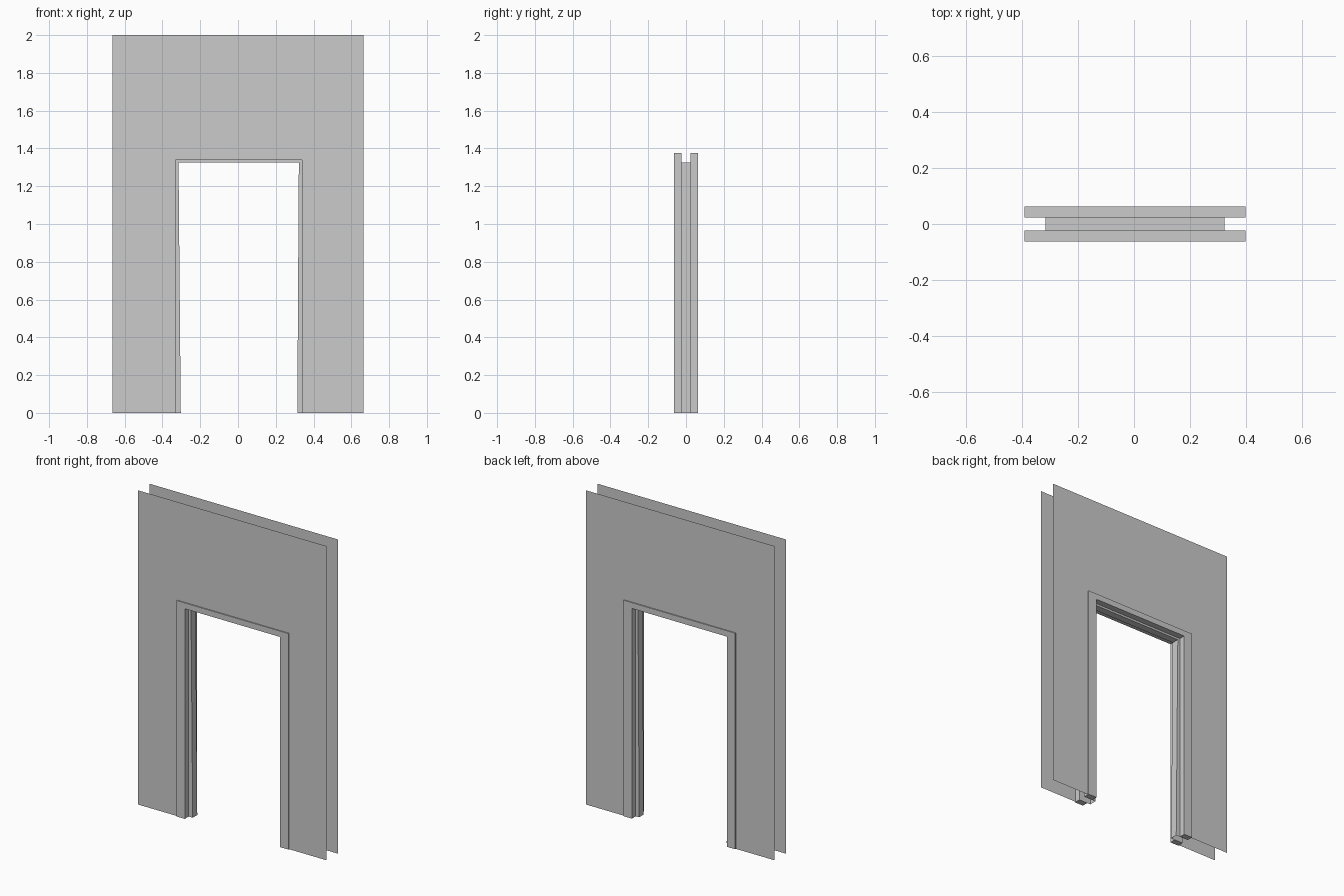
import bpy
import bmesh

if "Cube" in bpy.data.objects:
    bpy.data.objects.remove(bpy.data.objects["Cube"])

WALL_Y, FACE_Y, BACK_Y = 0.056, 0.0625, 0.023


def arch(x0, x1, z, y, foot0=None, foot1=None):
    """Four points of a doorway outline: up, across and down."""
    f0 = x0 if foot0 is None else foot0
    f1 = x1 if foot1 is None else foot1
    return [(f0, y, 0), (x0, y, z), (x1, y, z), (f1, y, 0)]


def outer(y):
    return arch(-0.39, 0.398, 1.375, y)


def inner(y):
    return arch(-0.331, 0.338, 1.338, y)


def jamb(y):
    return arch(-0.315, 0.322, 1.325, y, -0.303, 0.314)


def build(name, rings, closed=False):
    """Skin quads between successive outlines; closed makes a capped frame."""
    bm = bmesh.new()
    rows = [[bm.verts.new(p) for p in ring] for ring in rings]
    pairs = list(zip(rows, rows[1:] + rows[:1])) if closed else list(zip(rows, rows[1:]))
    for a, b in pairs:
        for i in range(3):
            bm.faces.new((b[i], b[i + 1], a[i + 1], a[i]))
    if closed:
        for end in (0, 3):
            bm.faces.new([r[end] for r in rows])
        bmesh.ops.recalc_face_normals(bm, faces=bm.faces)
    mesh = bpy.data.meshes.new(name)
    bm.to_mesh(mesh)
    bm.free()
    obj = bpy.data.objects.new(name, mesh)
    bpy.context.collection.objects.link(obj)


for side, s in (("front", -1), ("back", 1)):
    # thin wall sheet, its opening edge hidden inside the trim
    rings = [arch(-0.664, 0.664, 2.0, s * WALL_Y),
             arch(-0.36, 0.368, 1.356, s * WALL_Y)]
    build(side + "_wall", rings if s < 0 else rings[::-1])
    # door casing around the opening
    f, b = s * FACE_Y, s * BACK_Y
    build(side + "_trim", [outer(f), inner(f), inner(b), outer(b)], closed=True)

# door jamb: slightly tapered lining with flanges back to both trims
build("door_jamb", [inner(-BACK_Y), jamb(-BACK_Y), jamb(BACK_Y), inner(BACK_Y)])
